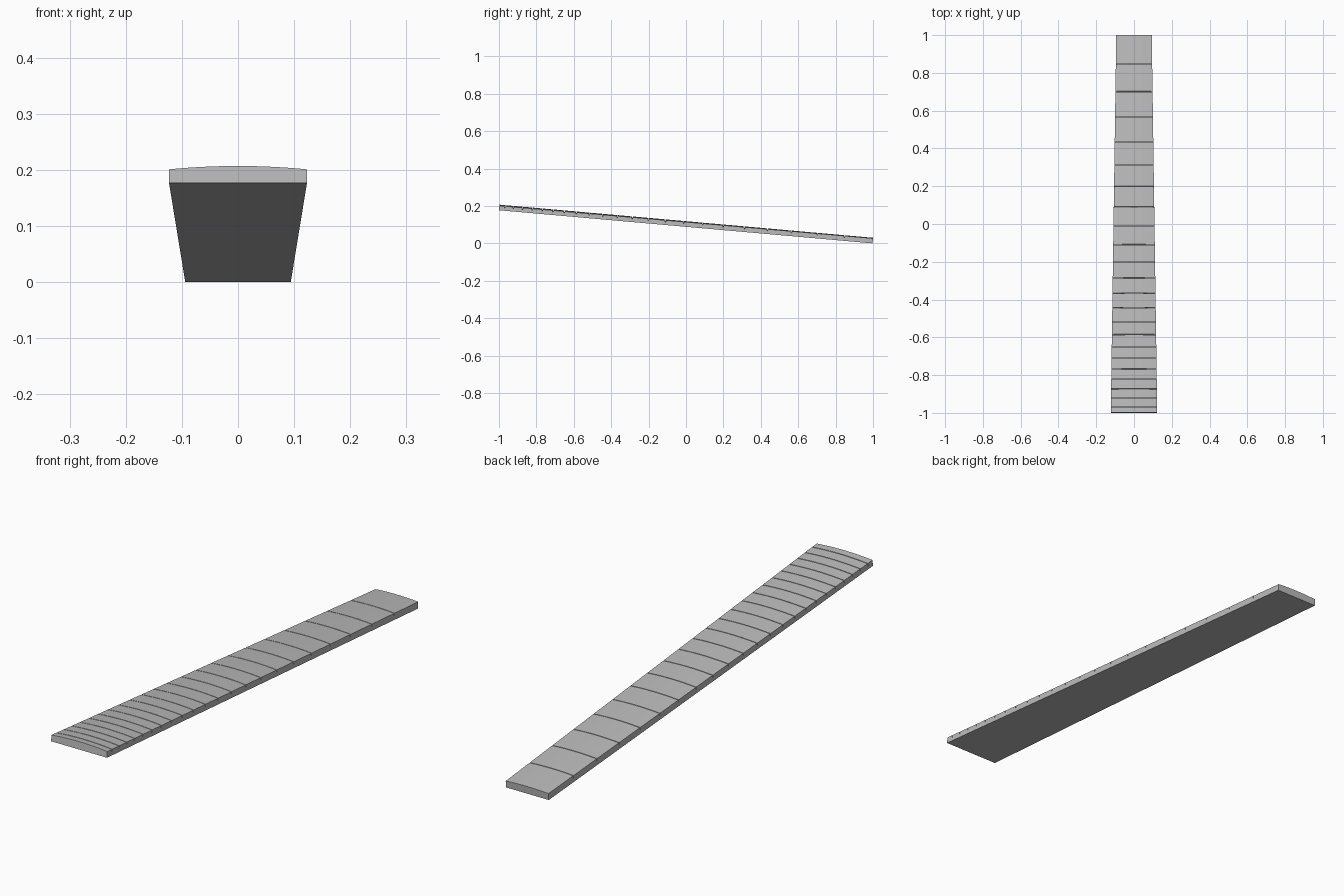
import bpy
import bmesh
from math import asin, sqrt
from mathutils import Matrix, Vector

cube = bpy.data.objects.get("Cube")
if cube:
    bpy.data.objects.remove(cube, do_unlink=True)

TILT = asin(0.177 / 2.005)
LENGTH = 2.005
CROWN = 0.030          # thickness on the centre line
RADIUS = 1.26          # playing surface radius
SCALE = 2.745          # string length that sets the slot spacing
SLOT_WIDTH, SLOT_DEPTH = 0.003, 0.009
SLOTS, SEGMENTS = 22, 24


def arc(half, y, drop=0.0):
    """Points across the crowned surface, from -x to +x."""
    xs = [half * (2 * i / SEGMENTS - 1) for i in range(SEGMENTS + 1)]
    return [Vector((x, y, CROWN - drop - RADIUS + sqrt(RADIUS**2 - x * x))) for x in xs]


def add_prism(bm, start, end):
    """Closed solid between two matching outlines."""
    a = [bm.verts.new(p) for p in start]
    b = [bm.verts.new(p) for p in end]
    bm.faces.new(a)
    bm.faces.new(b[::-1])
    for i in range(len(a)):
        j = (i + 1) % len(a)
        bm.faces.new((a[j], a[i], b[i], b[j]))


def outline(half, y, flat_z, drop=0.0):
    return arc(half, y, drop) + [Vector((half, y, flat_z)), Vector((-half, y, flat_z))]


def make_object(name, bm):
    bmesh.ops.recalc_face_normals(bm, faces=bm.faces)
    mesh = bpy.data.meshes.new(name)
    bm.to_mesh(mesh)
    bm.free()
    obj = bpy.data.objects.new(name, mesh)
    bpy.context.collection.objects.link(obj)
    return obj


# Tapered board with a crowned top
bm = bmesh.new()
add_prism(bm, outline(0.123, -LENGTH / 2, 0), outline(0.094, LENGTH / 2, 0))
board = make_object("fingerboard", bm)

# Curved slot cutters, each step shorter by a twelfth root of two
bm = bmesh.new()
for n in range(1, SLOTS + 1):
    y = LENGTH / 2 - SCALE * (1 - 2 ** (-n / 12))
    ends = [outline(0.15, y + s * SLOT_WIDTH / 2, CROWN + 0.02, SLOT_DEPTH) for s in (-1, 1)]
    add_prism(bm, *ends)
cutter = make_object("slot_cutter", bm)
cutter.hide_render = True

# Cut the slots
cut = board.modifiers.new("slots", 'BOOLEAN')
cut.operation = 'DIFFERENCE'
cut.solver = 'EXACT'
cut.object = cutter
bpy.ops.object.select_all(action='DESELECT')
bpy.context.view_layer.objects.active = board
board.select_set(True)
bpy.ops.object.modifier_apply(modifier=cut.name)
bpy.data.objects.remove(cutter, do_unlink=True)

# Slope the board down towards the back, resting on the ground
board.data.transform(Matrix.Rotation(-TILT, 4, 'X'))
points = [v.co for v in board.data.vertices]
low_z = min(p.z for p in points)
mid_y = (min(p.y for p in points) + max(p.y for p in points)) / 2
board.data.transform(Matrix.Translation((0, -mid_y, -low_z)))

# Plain grey finish
grey = bpy.data.materials.new("plain_grey")
grey.use_nodes = True
color = (0.5, 0.5, 0.5, 1)
grey.diffuse_color = color
grey.node_tree.nodes["Principled BSDF"].inputs["Base Color"].default_value = color
board.data.materials.clear()
board.data.materials.append(grey)
for face in board.data.polygons:
    face.material_index = 0
bpy.ops.object.shade_smooth_by_angle()
